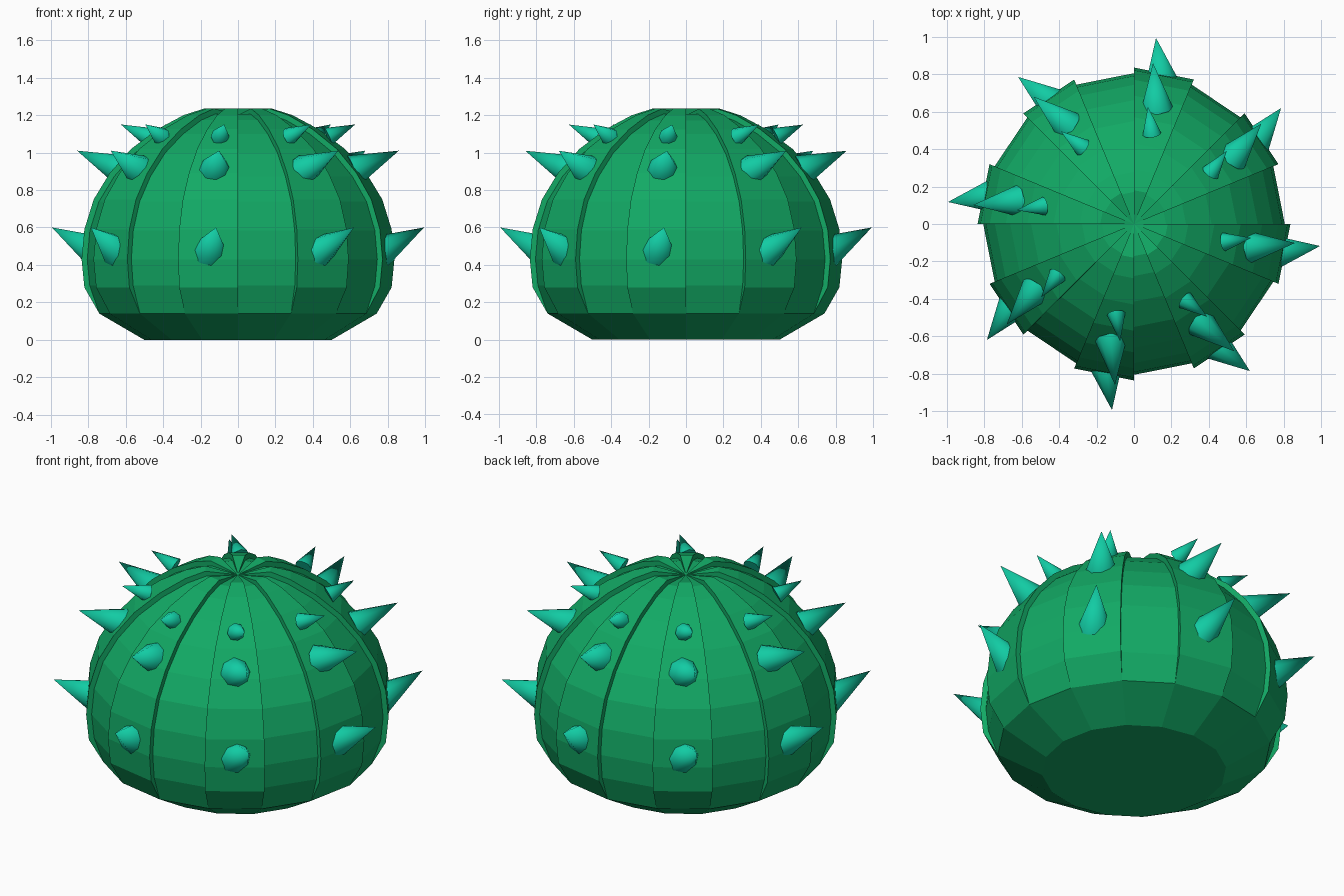
import bpy, bmesh, math
from mathutils import Vector

cube = bpy.data.objects.get("Cube")
if cube:
    bpy.data.objects.remove(cube, do_unlink=True)

SEGMENTS = 16
STEP = 2 * math.pi / SEGMENTS
RIB_DEPTH = 0.03


def material(name, rgb):
    mat = bpy.data.materials.new(name)
    mat.use_nodes = True
    color = (*rgb, 1)
    mat.diffuse_color = color
    mat.node_tree.nodes["Principled BSDF"].inputs["Base Color"].default_value = color
    return mat


def add_object(name, bm, mat):
    mesh = bpy.data.meshes.new(name)
    bm.to_mesh(mesh)
    bm.free()
    mesh.materials.append(mat)
    obj = bpy.data.objects.new(name, mesh)
    bpy.context.collection.objects.link(obj)
    return obj


def polar(r, z, angle):
    return Vector((r * math.cos(angle), r * math.sin(angle), z))


body_green = material("cactus green", (0.006, 0.40, 0.13))
spine_teal = material("spine teal", (0.006, 0.60, 0.37))

# Outer profile of the raised ribs, from the base up
outer = [(0.50, 0), (0.74, 0.14), (0.82, 0.28), (0.835, 0.43), (0.82, 0.59),
         (0.77, 0.75), (0.685, 0.89), (0.57, 1.02), (0.43, 1.125),
         (0.29, 1.20), (0.18, 1.235)]

# Inner profile of the grooves, moved in along the profile normal
inner = outer[:2]
for i in range(2, len(outer)):
    before = Vector(outer[i - 1])
    after = Vector(outer[min(i + 1, len(outer) - 1)])
    t = (after - before).normalized()
    inner.append((outer[i][0] - t.y * RIB_DEPTH, outer[i][1] + t.x * RIB_DEPTH))

# Body: alternating raised and sunken wedges with radial walls between them
bm = bmesh.new()
rings = {}
for label, profile in (("outer", outer), ("inner", inner)):
    rings[label] = [[bm.verts.new(polar(r, z, k * STEP)) for k in range(SEGMENTS)]
                    for r, z in profile]
apex = bm.verts.new((0, 0, 1.2))
for k in range(SEGMENTS):
    n = (k + 1) % SEGMENTS
    ring = rings["outer" if k % 2 else "inner"]
    for low, high in zip(ring, ring[1:]):
        bm.faces.new((low[k], low[n], high[n], high[k]))
    bm.faces.new((ring[-1][k], ring[-1][n], apex))
    # Wall at this boundary, facing the groove
    a, b = rings["outer"], rings["inner"]
    for i in range(1, len(outer) - 1):
        wall = (a[i][k], a[i + 1][k], b[i + 1][k], b[i][k])
        bm.faces.new(wall if k % 2 else wall[::-1])
    tip = (a[-1][k], apex, b[-1][k])
    bm.faces.new(tip if k % 2 else tip[::-1])
bmesh.ops.remove_doubles(bm, verts=bm.verts, dist=0.0005)
bmesh.ops.dissolve_degenerate(bm, edges=bm.edges, dist=0.0005)
bm.faces.new([v for v in sorted((v for v in bm.verts if v.co.z < 0.001),
                                key=lambda v: -math.atan2(v.co.y, v.co.x))])
bmesh.ops.recalc_face_normals(bm, faces=bm.faces)
add_object("cactus_body", bm, body_green)

# Spines: three tiers on each raised rib, leaning slightly sideways
LEAN = math.radians(4.5)
tiers = [("lower", (0.77, 0.47), (1.0, 0.60), 0.09),
         ("middle", (0.63, 0.905), (0.865, 1.01), 0.085),
         ("upper", (0.49, 1.085), (0.63, 1.15), 0.05)]
for name, base, tip, radius in tiers:
    for rib in range(SEGMENTS // 2):
        angle = (2 * rib + 1.5) * STEP
        start, end = polar(*base, angle), polar(*tip, angle + LEAN)
        axis = end - start
        bm = bmesh.new()
        bmesh.ops.create_cone(bm, cap_ends=True, segments=8, radius1=radius,
                              radius2=0, depth=axis.length)
        bmesh.ops.remove_doubles(bm, verts=bm.verts, dist=0.0005)
        turn = axis.to_track_quat("Z", "Y")
        for v in bm.verts:
            v.co = turn @ v.co + (start + end) / 2
        for f in bm.faces:
            f.smooth = len(f.verts) < 5
        bm.normal_update()
        # Sharp rim around the base
        for e in bm.edges:
            e.smooth = all(f.smooth for f in e.link_faces)
        add_object(f"{name}_spine_{rib + 1}", bm, spine_teal)
